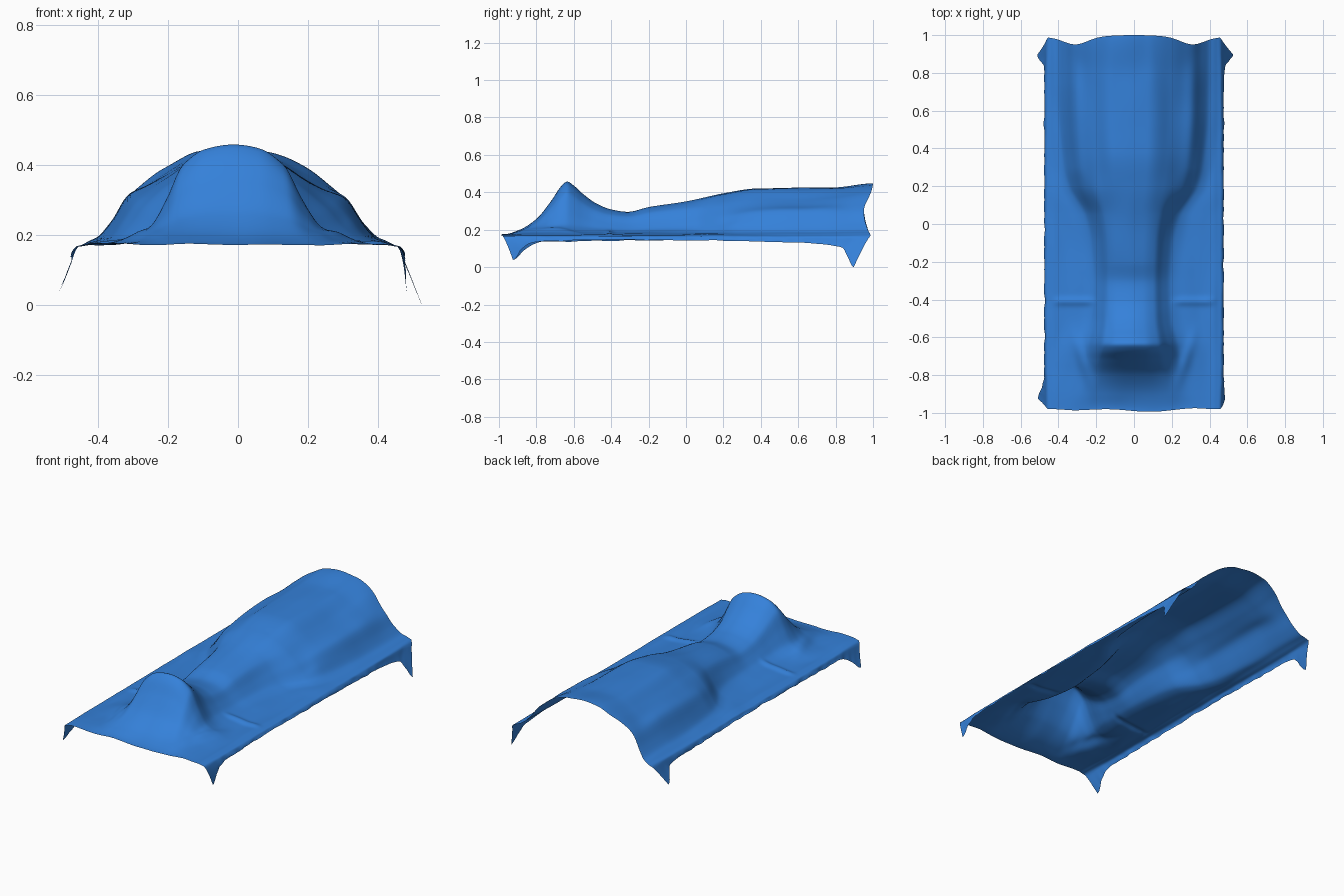
import bpy, math
from mathutils import Vector, noise

if "Cube" in bpy.data.objects:
    bpy.data.objects.remove(bpy.data.objects["Cube"])


def curve(pts, t):
    """Smooth interpolation through (t, value) pairs."""
    if t <= pts[0][0]:
        return pts[0][1]
    if t >= pts[-1][0]:
        return pts[-1][1]
    i = max(k for k in range(len(pts) - 1) if pts[k][0] <= t)

    def slope(k):
        if k == 0 or k == len(pts) - 1:
            return 0.0
        a, b, c = pts[k - 1], pts[k], pts[k + 1]
        s0, s1 = (b[1] - a[1]) / (b[0] - a[0]), (c[1] - b[1]) / (c[0] - b[0])
        return 0.0 if s0 * s1 <= 0 else 2 * s0 * s1 / (s0 + s1)
    (t0, v0), (t1, v1) = pts[i], pts[i + 1]
    w = t1 - t0
    u = (t - t0) / w
    return ((1 + 2 * u) * (1 - u) ** 2 * v0 + u * (1 - u) ** 2 * w * slope(i)
            + u * u * (3 - 2 * u) * v1 + u * u * (u - 1) * w * slope(i + 1))


def step(a, b, t):
    u = min(1, max(0, (t - a) / (b - a)))
    return u * u * (3 - 2 * u)


def bump(t, c, w):
    return math.exp(-((t - c) / w) ** 2)


# Body ridge height and half width along y, and the two cross-section shapes
RIDGE = [(-.98, .177), (-.9, .2), (-.8, .262), (-.72, .36), (-.665, .44), (-.635, .462),
         (-.6, .44), (-.55, .395), (-.48, .345), (-.4, .313), (-.31, .30), (-.2, .325),
         (0, .355), (.2, .402), (.38, .427), (.8, .433), (.99, .45)]
WIDTH = [(-.98, .27), (-.8, .22), (-.64, .195), (-.5, .17), (-.3, .165), (-.1, .175),
         (.05, .2), (.2, .265), (.35, .29), (.6, .31), (.99, .315)]
LEGS = [(0, 1), (.4, .96), (.75, .80), (1, .45), (1.25, .18), (1.6, .06), (2.2, 0)]
TORSO = [(0, 1), (.3, .98), (.65, .80), (.87, .61), (1, .47), (1.15, .22), (1.3, .05), (1.5, 0)]
# Hanging depth of the side hem along y
HEM_R = [(-.98, .125), (-.92, .07), (-.78, .03), (-.3, .02), (0, .025), (.5, .032),
         (.75, .045), (.88, .075), (.95, .12), (.99, .17)]
HEM_L = [(-.98, .125), (-.9, .08), (-.75, .03), (-.3, .025), (0, .02), (.5, .03),
         (.75, .035), (.9, .065), (.99, .13)]
BASE, EDGE = .178, .455


def top_point(x, y):
    """Cloth lying on the table and over the body."""
    h, w, t = curve(RIDGE, y), curve(WIDTH, y), step(-.1, .3, y)
    u = abs(x + .02 * bump(x, 0, .25)) / w
    shape = curve(LEGS, u) * (1 - t) + curve(TORSO, u) * t
    z = BASE + (h - BASE) * shape
    # arms, hollows beside the chest, and soft folds
    z += .018 * t * bump(abs(x), .32, .045) * step(.15, .3, y) * (1 - step(.7, .95, y))
    z -= .012 * t * bump(abs(x), .2, .06) * bump(y, .5, .25)
    z += .010 * bump(y, -.41, .02) * step(.18, .26, abs(x)) * (1 - step(.38, .45, abs(x)))
    z += .012 * bump(abs(x) - .28 - .3 * (y + .7), 0, .03) * bump(y, -.72, .12)
    fade = 1 - step(.4, .455, abs(x)) * .8
    z += .006 * fade * noise.noise(Vector((x * 9, y * 4, 1.3)))
    z -= .006 * step(.42, EDGE, abs(x))
    # wavy head and foot edges
    yy = y - .04 * bump(abs(x), .31, .09) * step(.8, .99, y)
    yy += .01 * bump(x, 0, .2) * (step(.8, .99, y) - step(-.9, -.98, y))
    yy -= .006 * math.sin(x * 14) * step(-.9, -.98, y) * (1 - step(.3, .45, abs(x)))
    return Vector((x, yy, z))


def hem_point(side, s, y):
    """Cloth hanging over the long table edges, with longer corner tips."""
    p = top_point(side * EDGE, y)
    d = curve(HEM_R if side > 0 else HEM_L, y)
    d += .005 * noise.noise(Vector((side * 3, y * 14, .5)))
    flare = .42 * max(0, d - .045)
    if side > 0 and y < 0:
        flare *= .3
    ripple = .007 * noise.noise(Vector((s, y * 16, side * 5)))
    p.x += side * (.02 * math.sqrt(s) + flare * s ** 1.6 + ripple * s)
    p.y += s * (.055 * step(-.8, -.98, y) - .09 * step(.8, .99, y))
    p.z -= d * s ** 1.2
    return p


# Draped sheet: one open surface, hem + top + hem in every row
NX, NH, NY = 92, 8, 200
verts, faces = [], []
for j in range(NY + 1):
    y = -.98 + 1.97 * j / NY
    verts += [hem_point(-1, s / NH, y) for s in range(NH, 0, -1)]
    verts += [top_point(-EDGE + 2 * EDGE * i / NX, y) for i in range(NX + 1)]
    verts += [hem_point(1, s / NH, y) for s in range(1, NH + 1)]
row = NX + 1 + 2 * NH
for j in range(NY):
    for i in range(row - 1):
        a = j * row + i
        faces.append((a, a + 1, a + row + 1, a + row))

# Stand the lowest tip on the ground
low = min(v.z for v in verts)
mesh = bpy.data.meshes.new("draped_sheet")
mesh.from_pydata([(v.x, v.y, v.z - low) for v in verts], [], faces)
mesh.shade_smooth()
sheet = bpy.data.objects.new("draped_sheet", mesh)
bpy.context.collection.objects.link(sheet)

# Blue cloth
blue = bpy.data.materials.new("blue_cloth")
blue.diffuse_color = (.035, .22, .70, 1)
blue.use_nodes = True
blue.node_tree.nodes["Principled BSDF"].inputs["Base Color"].default_value = blue.diffuse_color
mesh.materials.append(blue)
